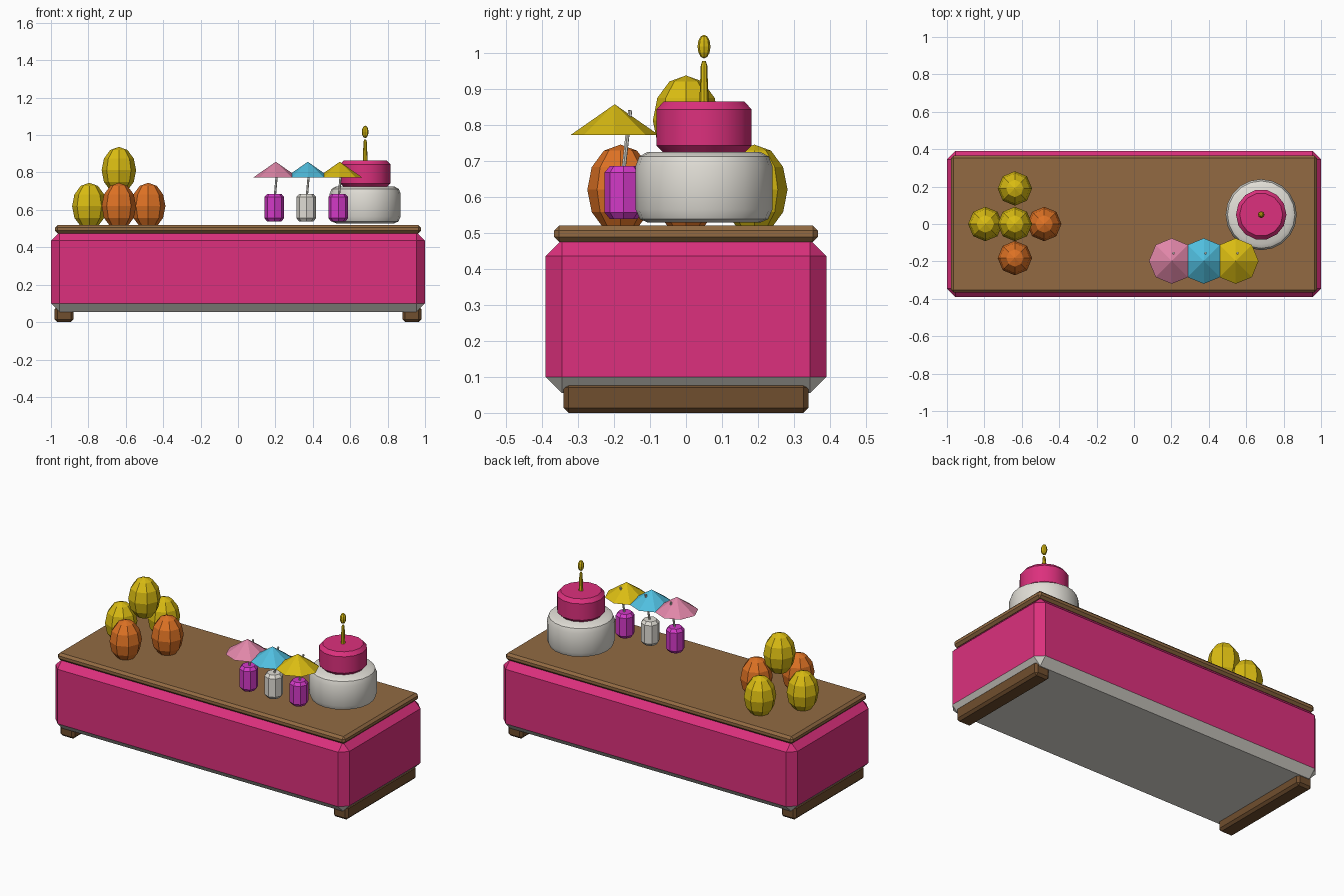
import bpy, bmesh, math
from mathutils import Vector

if "Cube" in bpy.data.objects:
    bpy.data.objects.remove(bpy.data.objects["Cube"])


def material(name, r, g, b):
    lin = [(c / 255 / 12.92) if c < 10 else ((c / 255 + 0.055) / 1.055) ** 2.4 for c in (r, g, b)]
    m = bpy.data.materials.new(name)
    m.diffuse_color = (*lin, 1)
    m.use_nodes = True
    m.node_tree.nodes["Principled BSDF"].inputs["Base Color"].default_value = m.diffuse_color
    return m


PINK = material("hot pink", 220, 48, 125)
WHITE = material("off white", 225, 222, 214)
BROWN = material("wood brown", 146, 106, 66)
DARK = material("dark brown", 112, 78, 46)
YELLOW = material("yellow", 218, 188, 18)
ORANGE = material("orange", 222, 114, 36)
MAGENTA = material("magenta", 212, 58, 200)
BLUE = material("sky blue", 80, 190, 222)
ROSE = material("light pink", 224, 134, 168)


def finish(name, bm, mats, smooth=None):
    bmesh.ops.recalc_face_normals(bm, faces=bm.faces)
    me = bpy.data.meshes.new(name)
    bm.to_mesh(me)
    bm.free()
    for m in mats:
        me.materials.append(m)
    ob = bpy.data.objects.new(name, me)
    bpy.context.collection.objects.link(ob)
    if smooth:
        bpy.ops.object.select_all(action='DESELECT')
        ob.select_set(True)
        bpy.context.view_layer.objects.active = ob
        bpy.ops.object.shade_smooth_by_angle(angle=math.radians(smooth))
    return ob


def box(name, lo, hi, bevel, mats):
    bm = bmesh.new()
    bmesh.ops.create_cube(bm, size=1)
    for v in bm.verts:
        v.co = [(l + h) / 2 + c * (h - l) for l, h, c in zip(lo, hi, v.co)]
    bmesh.ops.bevel(bm, geom=bm.edges[:], offset=bevel, offset_type='OFFSET',
                    segments=1, profile=0.5, affect='EDGES')
    return finish(name, bm, mats)


def lathe(name, x, y, profile, sides, mat, smooth=None):
    """Closed solid of revolution from (radius, z) points; radius 0 makes a tip."""
    bm = bmesh.new()
    rings = []
    for r, z in profile:
        if r == 0:
            rings.append([bm.verts.new((x, y, z))])
        else:
            rings.append([bm.verts.new((x + r * math.cos(a), y + r * math.sin(a), z))
                          for a in (math.tau * i / sides for i in range(sides))])
    for a, b in zip(rings, rings[1:]):
        for i in range(sides):
            j = (i + 1) % sides
            if len(a) == 1:
                bm.faces.new((a[0], b[j], b[i]))
            elif len(b) == 1:
                bm.faces.new((a[i], a[j], b[0]))
            else:
                bm.faces.new((a[i], a[j], b[j], b[i]))
    for ring in (rings[0], rings[-1]):
        if len(ring) > 1:
            bm.faces.new(ring)
    return finish(name, bm, [mat], smooth)


def egg(name, x, y, z, r, h, mat, rings=6):
    steps = [math.pi * i / rings for i in range(1, rings)]
    pts = [(0, z - h)] + [(r * math.sin(t), z - h * math.cos(t)) for t in steps] + [(0, z + h)]
    return lathe(name, x, y, pts, 8, mat)


def rod(name, a, b, r, sides, mat):
    a, b = Vector(a), Vector(b)
    bm = bmesh.new()
    bmesh.ops.create_cone(bm, cap_ends=True, segments=sides, radius1=r, radius2=r, depth=(b - a).length)
    q = (b - a).to_track_quat('Z', 'Y')
    for v in bm.verts:
        v.co = q @ v.co + (a + b) / 2
    return finish(name, bm, [mat])


# counter body, with white lower chamfer and underside
body = box("counter_body", (-1, -0.39, 0.055), (1, 0.39, 0.48), 0.045, [PINK, WHITE])
for p in body.data.polygons:
    if p.normal.z < -0.3:
        p.material_index = 1

# wooden top and the two runners
box("counter_top", (-0.978, -0.366, 0.475), (0.978, 0.366, 0.52), 0.014, [BROWN])
for side, x in (("left", -0.93), ("right", 0.93)):
    box(side + "_foot", (x - 0.05, -0.34, 0), (x + 0.05, 0.34, 0.085), 0.014, [DARK])

# pile of fruit
fruit = [(-0.795, 0, 0.62, YELLOW), (-0.637, 0.19, 0.62, YELLOW), (-0.637, -0.182, 0.62, ORANGE),
         (-0.48, 0, 0.62, ORANGE), (-0.637, 0, 0.812, YELLOW)]
for i, (x, y, z, m) in enumerate(fruit):
    egg(f"fruit_{i + 1}", x, y, z, 0.092, 0.125, m)

# two-tier cake with candle and flame
CX, CY = 0.68, 0.05
lathe("cake_lower_tier", CX, CY, [(0.155, 0.528), (0.178, 0.538), (0.19, 0.565), (0.19, 0.685),
                                  (0.18, 0.712), (0.158, 0.724)], 20, WHITE, 40)
lathe("cake_upper_tier", CX, CY, [(0.115, 0.722), (0.135, 0.742), (0.135, 0.843),
                                  (0.115, 0.865)], 14, PINK, 30)
lathe("candle", CX, CY, [(0.013, 0.86), (0.009, 0.965), (0.005, 0.977)], 8, YELLOW)
egg("flame", CX, CY, 1.017, 0.018, 0.033, YELLOW)

# drinks with straws and paper umbrellas
drinks = [(0.194, MAGENTA, ROSE), (0.365, WHITE, BLUE), (0.536, MAGENTA, YELLOW)]
for i, (x, cup, shade) in enumerate(drinks):
    n = i + 1
    lathe(f"cup_{n}", x, -0.173, [(0.038, 0.538), (0.053, 0.556), (0.053, 0.668), (0.038, 0.686)],
          8, cup)
    rod(f"straw_{n}", (x + 0.002, -0.175, 0.66), (x + 0.018, -0.155, 0.84), 0.006, 6, WHITE)
    lathe(f"umbrella_{n}", x + 0.008, -0.198, [(0.122, 0.772), (0, 0.857)], 8, shade)
